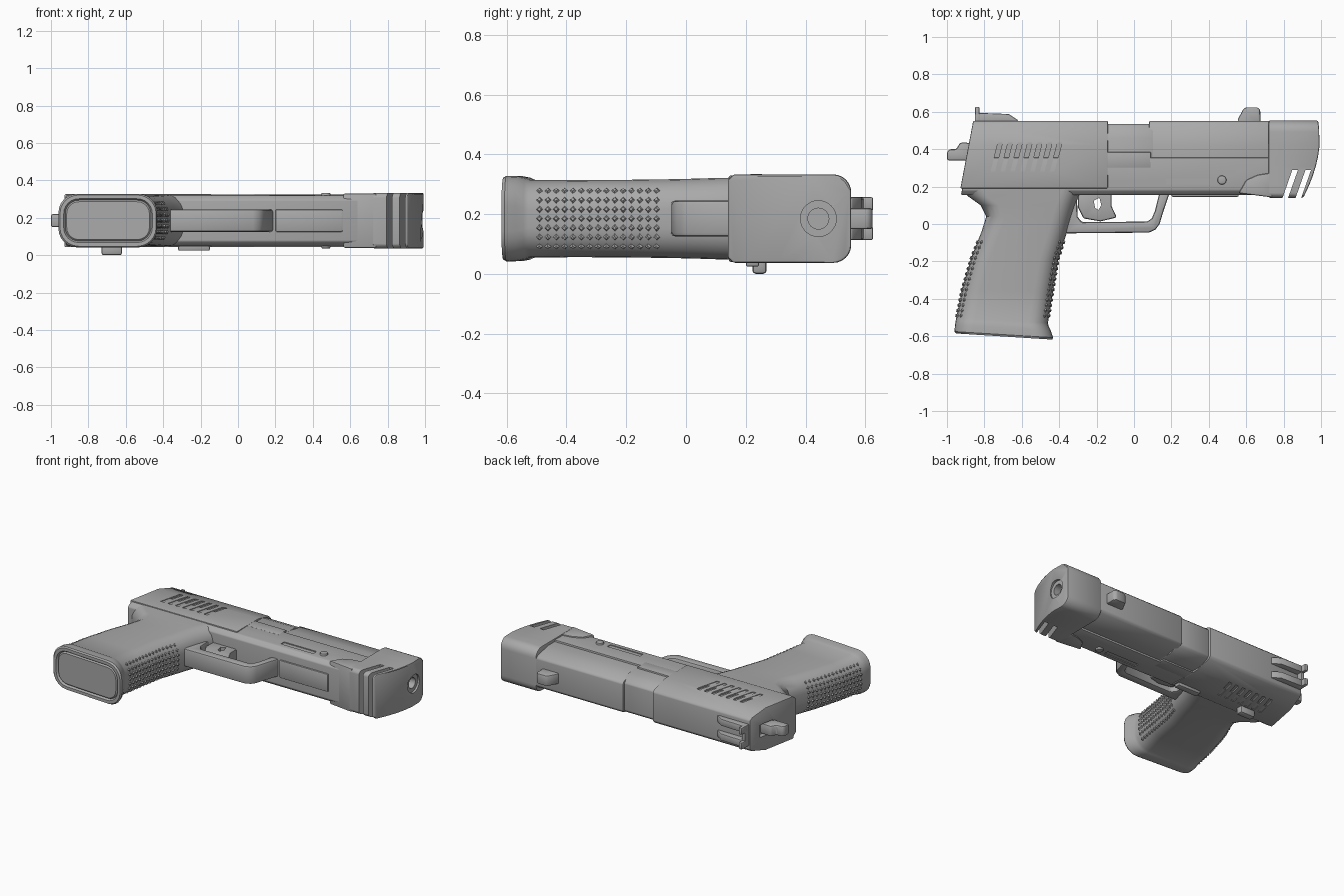
import bpy, bmesh, math
from mathutils import Vector, Matrix
from mathutils.bvhtree import BVHTree

if "Cube" in bpy.data.objects:
    bpy.data.objects.remove(bpy.data.objects["Cube"])

MID = 0.185  # height of the symmetry plane, the model lies on its side

steel = bpy.data.materials.new("grey steel")
steel.use_nodes = True
steel.diffuse_color = (0.4, 0.4, 0.4, 1)
steel.node_tree.nodes["Principled BSDF"].inputs["Base Color"].default_value = (0.4, 0.4, 0.4, 1)


def make(name, bm, bevel=0, segments=2, cutters=()):
    """Turn a bmesh into a finished part: cut, bevelled and smooth shaded."""
    bmesh.ops.recalc_face_normals(bm, faces=bm.faces)
    mesh = bpy.data.meshes.new(name)
    bm.to_mesh(mesh)
    bm.free()
    obj = bpy.data.objects.new(name, mesh)
    bpy.context.collection.objects.link(obj)
    mesh.materials.append(steel)
    if bevel:
        mod = obj.modifiers.new("bevel", "BEVEL")
        mod.width, mod.segments, mod.limit_method = bevel, segments, "ANGLE"
        mod.angle_limit = math.radians(35)
    for cutter in cutters:
        mod = obj.modifiers.new("cut", "BOOLEAN")
        mod.operation, mod.solver, mod.object = "DIFFERENCE", "EXACT", cutter
    bpy.ops.object.select_all(action="DESELECT")
    obj.select_set(True)
    bpy.context.view_layer.objects.active = obj
    if obj.modifiers:
        bpy.ops.object.convert(target="MESH")
    bpy.ops.object.shade_smooth_by_angle(angle=math.radians(32))
    for cutter in cutters:
        bpy.data.objects.remove(cutter)
    return obj


def loft_mesh(rings):
    """Skin a list of rings and cap both ends."""
    bm = bmesh.new()
    loops = [[bm.verts.new(p) for p in ring] for ring in rings]
    for a, b in zip(loops, loops[1:]):
        for i in range(len(a)):
            j = (i + 1) % len(a)
            bm.faces.new((a[i], a[j], b[j], b[i]))
    bm.faces.new(loops[0])
    bm.faces.new(loops[-1])
    bm.normal_update()
    return bm


def prism(name, outline, half, bevel=0.008, mid=MID, cutters=()):
    """Side outline in x, y with a thickness of twice half."""
    rings = [[(x, y, mid + s * half) for x, y in outline] for s in (-1, 1)]
    return make(name, loft_mesh(rings), bevel, cutters=cutters)


def box(name, x0, x1, y0, y1, half, bevel=0.008, mid=MID, cutters=()):
    return prism(name, [(x0, y0), (x1, y0), (x1, y1), (x0, y1)], half, bevel, mid, cutters)


def bar(name, half_section, start, end, bevel=0.006, cutters=()):
    """Mirrored y, z section running along x; start and end give x for each y."""
    ring = [(y, h) for y, h in half_section] + [(y, -h) for y, h in reversed(half_section)]
    rings = [[(f(y), y, MID + z) for y, z in ring] for f in (start, end)]
    return make(name, loft_mesh(rings), bevel, cutters=cutters)


def slot(top, bottom, width, half, mid=MID):
    """Slanted cutter between two side points."""
    (x0, y0), (x1, y1) = top, bottom
    w = width / 2
    return prism("cutter", [(x1 - w, y1), (x1 + w, y1), (x0 + w, y0), (x0 - w, y0)], half, 0, mid)


def at(x):
    return lambda y: x


def back(y):
    return -0.86 - (0.55 - y) * 0.19


# rear slide with slanted serrations on both sides and a hammer notch
cuts = [slot((-0.715 + i * 0.053, 0.435), (-0.755 + i * 0.053, 0.28), 0.024, 0.015, MID + s * 0.147)
        for i in range(7) for s in (-1, 1)]
cuts.append(box("cutter", -1, -0.85, 0.36, 0.47, 0.042, 0))
bar("rear_slide", [(0.19, 0.142), (0.42, 0.142), (0.535, 0.112), (0.552, 0.095)],
    back, at(-0.14), cutters=cuts)

# chamber in the ejection port, and front slide
bar("chamber", [(0.2, 0.13), (0.46, 0.13), (0.52, 0.105), (0.535, 0.09)], at(-0.16), at(0.1))
box("port_sill", -0.15, 0.09, 0.3, 0.385, 0.14, 0.005)
bar("front_slide", [(0.2, 0.128), (0.42, 0.128), (0.535, 0.105), (0.55, 0.09)], at(0.08), at(0.73))

# frame with a long side groove
cuts = [box("cutter", 0.17, 0.41, 0.21, 0.243, 0.012, 0, MID + s * 0.142) for s in (-1, 1)]
bar("frame", [(0.155, 0.11), (0.18, 0.134), (0.355, 0.14)], lambda y: back(y) + 0.01, at(0.73), cutters=cuts)
box("frame_rail", 0.2, 0.56, 0.145, 0.18, 0.06)

# muzzle compensator with bore and two slanted vents
arc = [(0.553 - 0.06 * (1 - math.sin(a)), 0.148 - 0.06 * (1 - math.cos(a)))
       for a in [i * math.pi / 12 for i in range(7)]]


def muzzle(y):
    t = max(0, 0.47 - y) / 0.33
    return 0.995 - 0.09 * t ** 1.9 - 0.01 * max(0, y - 0.47) / 0.08


bore = bmesh.new()
for radius, depth, x in ((0.06, 0.05, 1.0), (0.035, 0.2, 1.0)):
    bmesh.ops.create_cone(bore, cap_ends=True, segments=32, radius1=radius, radius2=radius, depth=depth,
                          matrix=Matrix.Translation((x, 0.443, MID)) @ Matrix.Rotation(math.pi / 2, 4, "Y"))
    if radius > 0.05:
        outer = make("cutter", bore)
        bore = bmesh.new()
inner = make("cutter", bore)
section = [(0.14, 0.13), (0.158, 0.148), (0.21, 0.148), (0.26, 0.148), (0.31, 0.148),
           (0.36, 0.148), (0.42, 0.148)] + arc
bar("compensator", section, at(0.72), muzzle, 0.008,
    [outer, inner, slot((0.862, 0.29), (0.795, 0.1), 0.03, 0.3), slot((0.932, 0.29), (0.865, 0.1), 0.03, 0.3)])
prism("compensator_foot", [(0.56, 0.165), (0.74, 0.142), (0.74, 0.275), (0.66, 0.262), (0.6, 0.235)], 0.145)


# grip: rounded sections of (y, back x, front x, half thickness)
def grip_ring(y, x0, x1, h, r=0.1):
    ring = []
    for k, (sx, sz) in enumerate(((1, 1), (-1, 1), (-1, -1), (1, -1))):
        for i in range(7):
            a = (k + i / 6) * math.pi / 2
            x = (x0 + x1) / 2 + sx * ((x1 - x0) / 2 - r) + r * math.cos(a)
            tilt = 0.033 * max(0, -y) / 0.585 * (x - x0) / (x1 - x0)
            ring.append((x, y - tilt, MID + sz * (h - r) + r * math.sin(a)))
    return ring


rows = [(0.2, -0.92, -0.27, 0.136), (0.15, -0.89, -0.295, 0.137), (0.1, -0.82, -0.315, 0.136),
        (0.04, -0.79, -0.335, 0.134), (-0.04, -0.815, -0.358, 0.132), (-0.18, -0.87, -0.405, 0.13),
        (-0.35, -0.92, -0.435, 0.129), (-0.5, -0.95, -0.46, 0.13), (-0.515, -0.953, -0.457, 0.137),
        (-0.54, -0.957, -0.445, 0.142), (-0.575, -0.96, -0.432, 0.143), (-0.585, -0.952, -0.438, 0.137)]
bm = loft_mesh([grip_ring(*row) for row in rows])
base = min((f for f in bm.faces if len(f.verts) > 4), key=lambda f: f.calc_center_median().y)
bmesh.ops.recalc_face_normals(bm, faces=bm.faces)
bmesh.ops.inset_region(bm, faces=[base], thickness=0.02)
bmesh.ops.inset_region(bm, faces=[base], thickness=0.008, depth=-0.012)
bmesh.ops.inset_region(bm, faces=[base], thickness=0.008, depth=0.008)
tree = BVHTree.FromBMesh(bm)
make("grip", bm)

# studded straps on the front and back of the grip
bm = bmesh.new()
for side in (-1, 1):
    for i in range(15):
        for j in range(-3, 4):
            start = Vector((-0.65 + side, -0.49 + i * 0.028, MID + j * 0.031))
            spot, normal, _, _ = tree.ray_cast(start, Vector((-side, 0, 0)))
            if spot:
                turn = normal.to_track_quat("Z", "Y").to_matrix().to_4x4()
                bmesh.ops.create_cone(bm, cap_ends=True, segments=4, radius1=0.016, radius2=0.006, depth=0.014,
                                      matrix=Matrix.Translation(spot) @ turn)
make("grip_studs", bm)

# trigger guard and trigger
prism("trigger_guard", [(-0.37, -0.05), (0.08, -0.046), (0.115, -0.03), (0.137, 0), (0.158, 0.07), (0.19, 0.165),
                        (0.135, 0.165), (0.112, 0.07), (0.095, 0.03), (0.07, 0.013), (-0.28, 0.01),
                        (-0.302, 0.04), (-0.305, 0.165), (-0.36, 0.165)], 0.06, 0.012)
prism("trigger", [(-0.298, 0.17), (-0.12, 0.17), (-0.12, 0.095), (-0.092, 0.035), (-0.18, 0.014), (-0.27, 0.03),
                  (-0.3, 0.09)], 0.042, 0.01,
      cutters=[prism("cutter", [(-0.215, 0.125), (-0.185, 0.14), (-0.175, 0.1), (-0.19, 0.075), (-0.208, 0.085)], 0.2, 0)])

# sights
prism("front_sight", [(0.555, 0.53), (0.555, 0.56), (0.585, 0.615), (0.6, 0.624), (0.66, 0.624), (0.675, 0.61),
                      (0.675, 0.53)], 0.035)
box("rear_sight_blade", -0.85, -0.826, 0.53, 0.59, 0.072, 0.004)
for name, s in (("left", -1), ("right", 1)):
    box("rear_sight_post_" + name, -0.85, -0.826, 0.56, 0.626, 0.023, 0.006, MID + s * 0.049)
    prism("rear_sight_rail_" + name, [(-0.83, 0.53), (-0.62, 0.53), (-0.62, 0.555), (-0.67, 0.588), (-0.83, 0.594)],
          0.023, 0.006, MID + s * 0.049)

# hammer
prism("hammer", [(-1, 0.34), (-0.84, 0.34), (-0.84, 0.43), (-0.9, 0.435), (-0.93, 0.435), (-0.95, 0.4),
                 (-0.985, 0.4), (-1, 0.385)], 0.035, 0.01)

# levers on the left side, and take-down pins
box("safety_lever", -0.73, -0.62, 0.222, 0.27, 0.03, 0.012, 0.03)
box("slide_stop", -0.32, -0.15, 0.2, 0.245, 0.02, 0.008, 0.044)
bm = bmesh.new()
bmesh.ops.create_cone(bm, cap_ends=True, segments=20, radius1=0.024, radius2=0.024, depth=0.298,
                      matrix=Matrix.Translation((0.47, 0.235, MID)))
make("takedown_pin", bm, 0.006)
